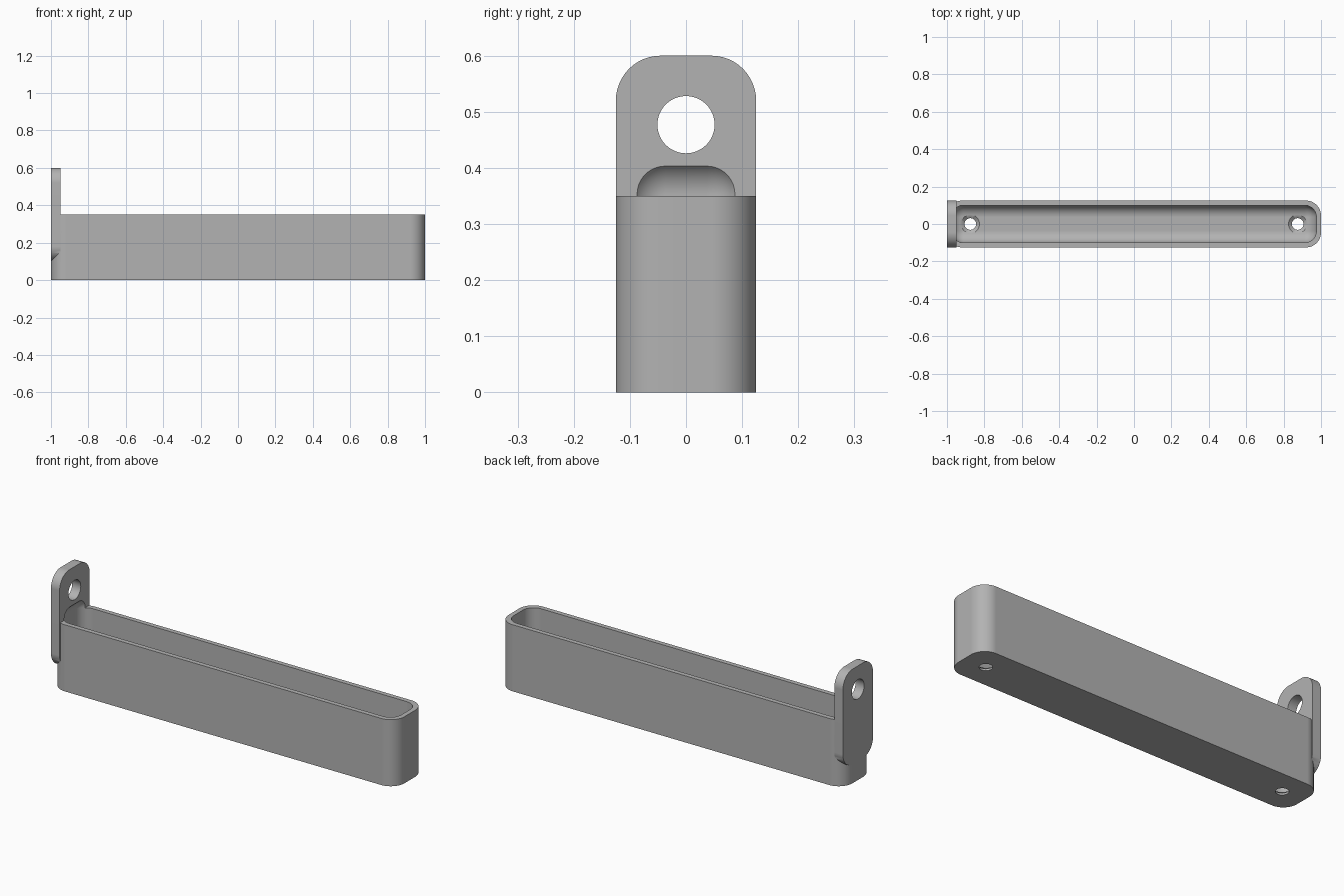
import bpy, bmesh, math
from mathutils import Matrix, Vector

if "Cube" in bpy.data.objects:
    bpy.data.objects.remove(bpy.data.objects["Cube"], do_unlink=True)

grey = bpy.data.materials.new("plain_grey")
grey.use_nodes = True
colour = (0.45, 0.45, 0.45, 1)
grey.diffuse_color = colour
grey.node_tree.nodes["Principled BSDF"].inputs["Base Color"].default_value = colour


def finish(name, bm):
    mesh = bpy.data.meshes.new(name)
    bmesh.ops.recalc_face_normals(bm, faces=bm.faces)
    bm.to_mesh(mesh)
    bm.free()
    mesh.materials.append(grey)
    obj = bpy.data.objects.new(name, mesh)
    bpy.context.collection.objects.link(obj)
    return obj


def rounded_box(name, low, high, radius, axis=None):
    """Box with the edges along one axis rounded, or all edges if axis is None."""
    low, high = Vector(low), Vector(high)
    bm = bmesh.new()
    bmesh.ops.create_cube(bm, size=1)
    for v in bm.verts:
        v.co = (low + high) / 2 + v.co * (high - low)
    edges = [e for e in bm.edges if axis is None
             or abs((e.verts[0].co - e.verts[1].co).normalized()[axis]) > 0.9]
    bmesh.ops.bevel(bm, geom=edges, offset=radius, segments=12,
                    profile=0.5, affect='EDGES')
    return finish(name, bm)


def cone(name, centre, r_low, r_high, depth, turn=0):
    bm = bmesh.new()
    place = Matrix.Translation(centre) @ Matrix.Rotation(turn, 4, 'Y')
    bmesh.ops.create_cone(bm, cap_ends=True, segments=48, radius1=r_low,
                          radius2=r_high, depth=depth, matrix=place)
    return finish(name, bm)


def combine(target, other, operation):
    mod = target.modifiers.new("join_or_cut", 'BOOLEAN')
    mod.operation, mod.object, mod.solver = operation, other, 'EXACT'
    bpy.ops.object.select_all(action='DESELECT')
    bpy.context.view_layer.objects.active = target
    target.select_set(True)
    bpy.ops.object.modifier_apply(modifier=mod.name)
    bpy.data.objects.remove(other, do_unlink=True)


# Tray body with rounded upright corners
tray = rounded_box("tray_with_hanging_tab", (-1, -0.125, 0), (1, 0.125, 0.35), 0.08, 2)

# Hanging tab on the end
tab = rounded_box("tab", (-1, -0.125, 0.1), (-0.95, 0.125, 0.6), 0.08, 0)
combine(tray, tab, 'UNION')

# Filleted cavity, which also scoops into the tab
cavity = rounded_box("cavity", (-0.975, -0.1, 0.025), (0.975, 0.1, 0.416), 0.063)
combine(tray, cavity, 'DIFFERENCE')

# Hanging hole through the tab
combine(tray, cone("tab_hole", (-0.975, 0, 0.477), 0.051, 0.051, 0.2, math.pi / 2),
        'DIFFERENCE')

# Countersunk screw holes in the floor
for x in (-0.875, 0.875):
    combine(tray, cone("screw_hole", (x, 0, 0), 0.031, 0.031, 0.2), 'DIFFERENCE')
    combine(tray, cone("countersink", (x, 0, 0.02), 0.031, 0.055, 0.02), 'DIFFERENCE')

# Smooth fillets, crisp edges and clean flats
bpy.ops.object.select_all(action='DESELECT')
tray.select_set(True)
bpy.context.view_layer.objects.active = tray
bpy.ops.object.shade_smooth_by_angle(angle=math.radians(30))
weighted = tray.modifiers.new("flat_faces", 'WEIGHTED_NORMAL')
weighted.keep_sharp = True
